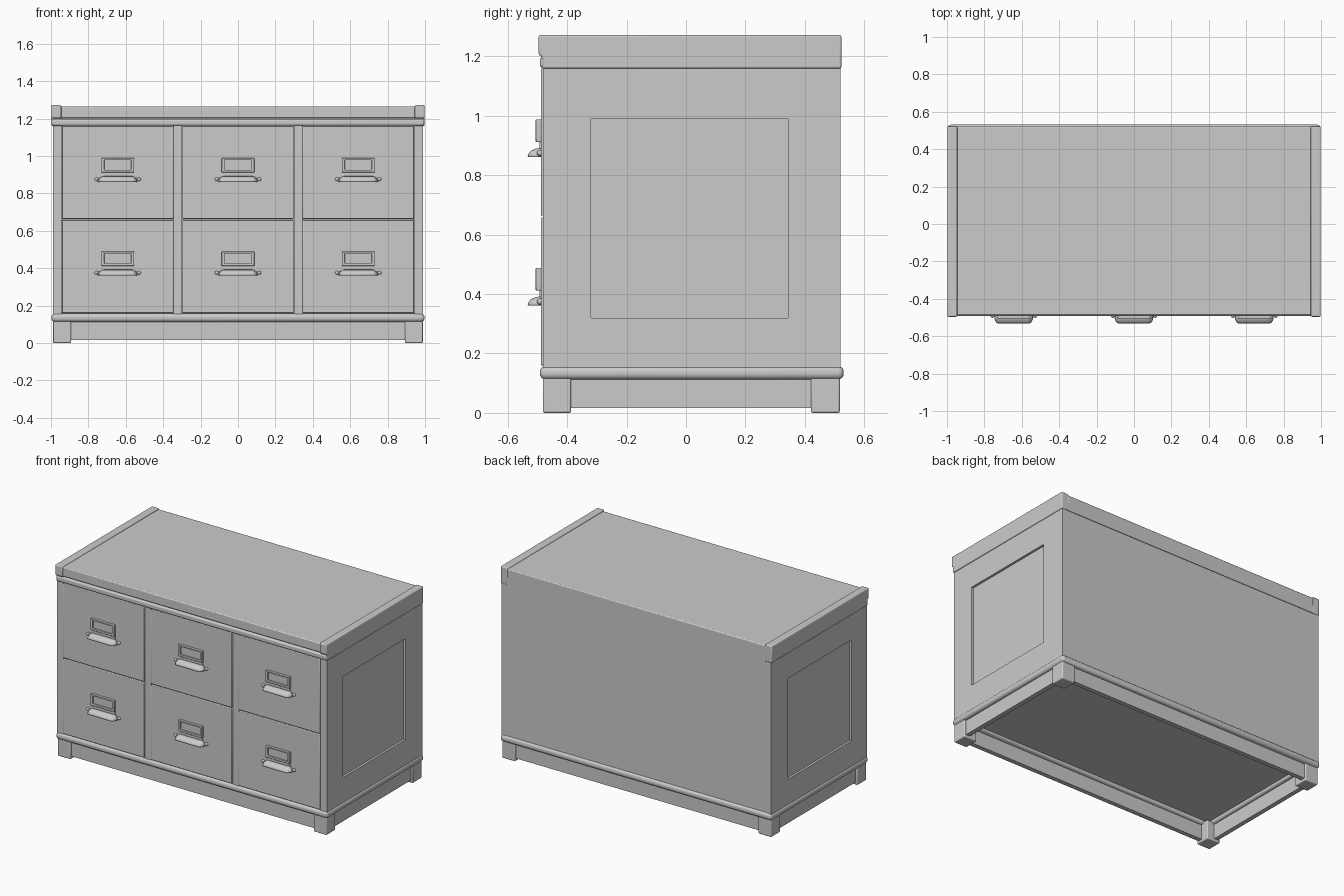
import bpy, bmesh, math
from mathutils import Matrix, Vector

if "Cube" in bpy.data.objects:
    bpy.data.objects.remove(bpy.data.objects["Cube"])


def finish(name, bm, bevel=0.0, segs=3, smooth=35):
    bmesh.ops.recalc_face_normals(bm, faces=bm.faces)
    me = bpy.data.meshes.new(name)
    bm.to_mesh(me)
    bm.free()
    ob = bpy.data.objects.new(name, me)
    bpy.context.collection.objects.link(ob)
    if bevel:
        m = ob.modifiers.new("bevel", 'BEVEL')
        m.width, m.segments, m.limit_method = bevel, segs, 'ANGLE'
    bpy.ops.object.select_all(action='DESELECT')
    ob.select_set(True)
    bpy.context.view_layer.objects.active = ob
    bpy.ops.object.shade_smooth_by_angle(angle=math.radians(smooth))
    return ob


def box(name, x, y, z, bevel=0.0, segs=3):
    bm = bmesh.new()
    size = [r[1] - r[0] for r in (x, y, z)]
    mid = [(r[1] + r[0]) / 2 for r in (x, y, z)]
    bmesh.ops.create_cube(bm, size=1, matrix=Matrix.Translation(mid) @ Matrix.Diagonal((*size, 1)))
    return finish(name, bm, bevel, segs)


def frame(name, outer, inner, depth, axis, bevel=0.0, segs=3):
    """Rectangular ring; outer/inner = (u0, u1, v0, v1), extruded along axis."""
    bm = bmesh.new()

    def ring(rect, d):
        u0, u1, v0, v1 = rect
        out = []
        for u, v in ((u0, v0), (u1, v0), (u1, v1), (u0, v1)):
            c = [u, v]
            c.insert(axis, d)
            out.append(bm.verts.new(c))
        return out
    rings = [ring(outer, depth[0]), ring(outer, depth[1]),
             ring(inner, depth[1]), ring(inner, depth[0])]
    for i in range(4):
        a, b = rings[i], rings[(i + 1) % 4]
        for j in range(4):
            k = (j + 1) % 4
            bm.faces.new((a[j], a[k], b[k], b[j]))
    return finish(name, bm, bevel, segs)


def span(s, a, b):
    return tuple(sorted((s * a, s * b)))


# Carcass core, top board, front rail and base moulding
box("carcass", (-0.975, 0.975), (-0.455, 0.518), (0.14, 1.2))
box("top_board", (-0.95, 0.95), (-0.487, 0.522), (1.203, 1.265), 0.006)
box("back_top_rail", (-0.95, 0.95), (0.48, 0.522), (1.16, 1.21))
box("front_top_rail", (-0.995, 0.995), (-0.492, -0.44), (1.162, 1.198), 0.01)
frame("base_moulding", (-0.997, 0.997, -0.492, 0.531), (-0.93, 0.93, -0.425, 0.465),
      (0.113, 0.157), 2, 0.018, 4)

for s, side in ((-1, "left"), (1, "right")):
    # Side wall with a recessed panel, and the front stile
    frame(side + "_side_frame", (-0.482, 0.52, 0.15, 1.17), (-0.32, 0.343, 0.32, 0.99),
          span(s, 0.965, 0.99), 0)
    box(side + "_front_stile", span(s, 0.945, 0.985), (-0.482, -0.44), (0.15, 1.17))
    # Raised end lip on the top, stepped at the front
    bm = bmesh.new()
    prof = [(-0.485, 1.16), (0.523, 1.16), (0.523, 1.272), (-0.496, 1.272),
            (-0.496, 1.205), (-0.485, 1.2)]
    f = bm.faces.new([bm.verts.new((s * 0.945, y, z)) for y, z in prof])
    g = bmesh.ops.extrude_face_region(bm, geom=[f])
    bmesh.ops.translate(bm, vec=(s * 0.052, 0, 0),
                        verts=[v for v in g['geom'] if isinstance(v, bmesh.types.BMVert)])
    finish(side + "_top_lip", bm, 0.009)
    # Divider, side skirt and legs
    box(side + "_divider", span(s, 0.302, 0.345), (-0.482, -0.44), (0.15, 1.17))
    box(side + "_skirt", span(s, 0.945, 0.975), (-0.44, 0.48), (0.017, 0.13))
    for y, end in (((-0.482, -0.387), "front"), ((0.421, 0.518), "back")):
        box(f"{end}_{side}_leg", span(s, 0.893, 0.988), y, (0, 0.13), 0.006)

for y, end in (((-0.47, -0.44), "front"), ((0.477, 0.507), "back")):
    box(end + "_skirt", (-0.95, 0.95), y, (0.017, 0.13))


def cup_pull(name, cx, cz):
    # Half-dome pull, open underneath: rows of (height, half width, depth)
    rows = [(-0.016, 0.105, 0.044), (-0.006, 0.103, 0.042), (0.004, 0.096, 0.034),
            (0.011, 0.087, 0.02), (0.015, 0.078, 0.0)]
    half = [(-1, 0), (-0.98, 0.4), (-0.93, 0.72), (-0.86, 0.92), (-0.76, 1)]
    plan = half + [(-u, v) for u, v in reversed(half)]
    bm = bmesh.new()
    grid = [[bm.verts.new((cx + u * w, -0.489 - v * d, cz + z)) for u, v in plan]
            for z, w, d in rows]
    for a, b in zip(grid, grid[1:]):
        for j in range(len(plan) - 1):
            bm.faces.new((a[j], a[j + 1], b[j + 1], b[j]))
    ob = finish(name, bm, smooth=50)
    m = ob.modifiers.new("thickness", 'SOLIDIFY')
    m.thickness = 0.004


# Six drawers with label holder and cup pull
for col, cx in enumerate((-0.643, 0.0, 0.643)):
    for row, (z0, z1) in enumerate(((0.16, 0.658), (0.664, 1.16))):
        tag = f"_{col + 1}_{row + 1}"
        box("drawer_front" + tag, (cx - 0.298, cx + 0.298), (-0.489, -0.44), (z0, z1), 0.004, 2)
        cz = z0 + 0.218 if row == 0 else z0 + 0.214
        box("label_plate" + tag, (cx - 0.084, cx + 0.084), (-0.494, -0.485),
            (cz + 0.005, cz + 0.108))
        frame("label_holder" + tag, (cx - 0.088, cx + 0.088, cz + 0.034, cz + 0.11),
              (cx - 0.072, cx + 0.072, cz + 0.047, cz + 0.1), (-0.506, -0.487), 1, 0.003, 2)
        box("pull_flange" + tag, (cx - 0.116, cx + 0.116), (-0.494, -0.485),
            (cz - 0.013, cz + 0.003), 0.003, 2)
        cup_pull("cup_pull" + tag, cx, cz)
        for s in (-1, 1):
            bm = bmesh.new()
            bmesh.ops.create_uvsphere(bm, u_segments=12, v_segments=8, radius=0.01,
                                      matrix=Matrix.Translation((cx + s * 0.114, -0.492, cz - 0.003)))
            finish("pull_screw" + tag + ("_l" if s < 0 else "_r"), bm)
